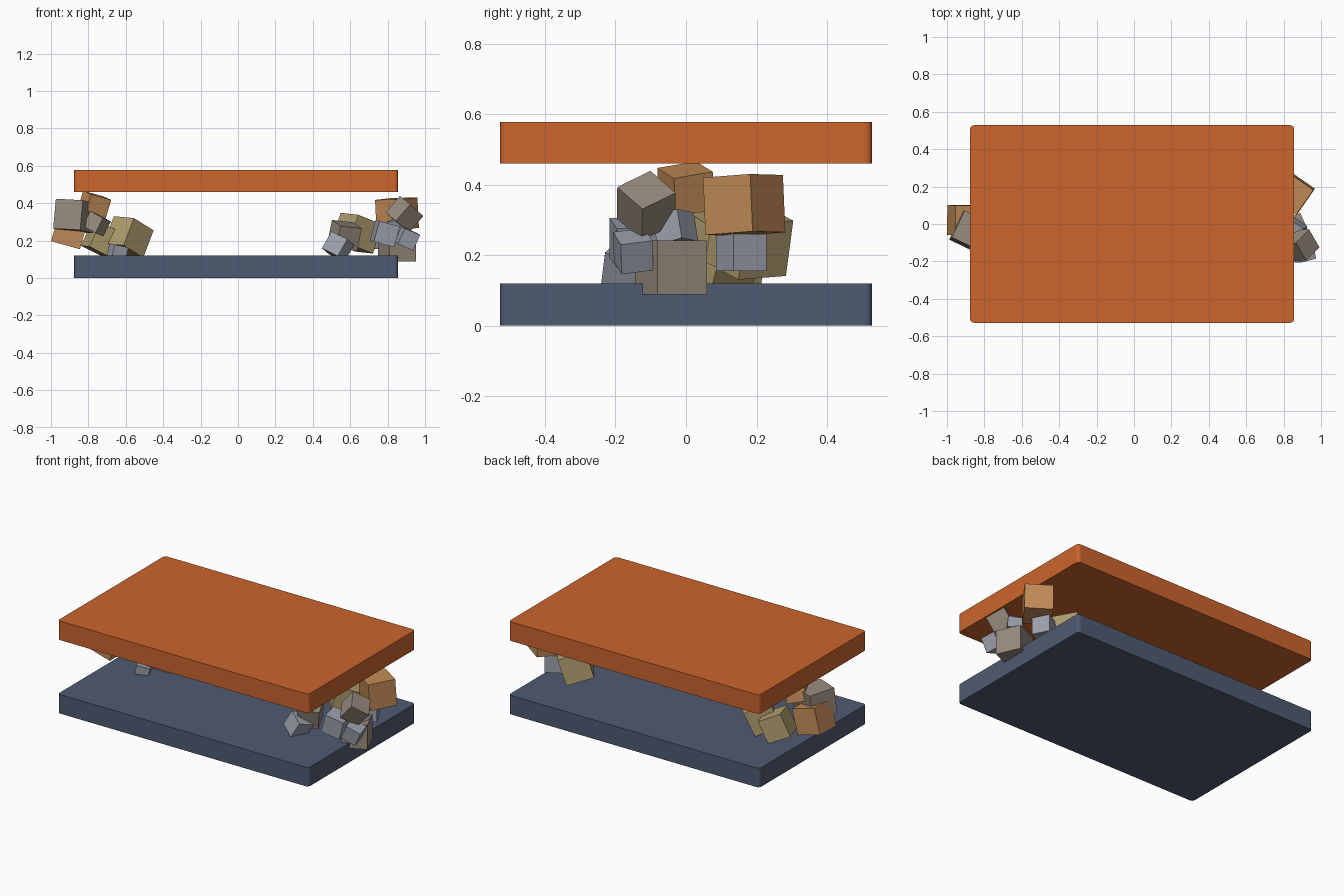
import bpy, bmesh
from mathutils import Vector, Matrix

if "Cube" in bpy.data.objects:
    bpy.data.objects.remove(bpy.data.objects["Cube"])


def colour(name, rgb):
    m = bpy.data.materials.new(name)
    m.diffuse_color = (*rgb, 1)
    m.use_nodes = True
    m.node_tree.nodes["Principled BSDF"].inputs["Base Color"].default_value = m.diffuse_color
    return m


ORANGE = colour("slab orange", (0.60, 0.128, 0.026))
NAVY = colour("slab slate blue", (0.078, 0.105, 0.17))
COPPER = colour("copper brown", (0.54, 0.26, 0.095))
TAUPE = colour("taupe stone", (0.31, 0.255, 0.205))
KHAKI = colour("khaki stone", (0.44, 0.345, 0.16))
GREY = colour("cool grey stone", (0.33, 0.355, 0.41))


def add_mesh(name, bm, mat):
    bmesh.ops.recalc_face_normals(bm, faces=bm.faces[:])
    me = bpy.data.meshes.new(name)
    bm.to_mesh(me)
    bm.free()
    me.materials.append(mat)
    ob = bpy.data.objects.new(name, me)
    bpy.context.collection.objects.link(ob)
    return ob


def slab(name, z, mat):
    """Flat plate with slightly rounded vertical corners."""
    bm = bmesh.new()
    bmesh.ops.create_cube(bm, size=1)
    bmesh.ops.scale(bm, vec=(1.732, 1.056, 0.119), verts=bm.verts[:])
    upright = [e for e in bm.edges
               if abs(e.verts[0].co.z - e.verts[1].co.z) > 0.05]
    bmesh.ops.bevel(bm, geom=upright, offset=0.02, segments=4,
                    profile=0.5, affect='EDGES')
    add_mesh(name, bm, mat).location = (-0.01, 0, z)


def block(name, centre, size, u, v, mat):
    """Cube turned so that its axes follow directions u and v."""
    u = Vector(u).normalized()
    v = Vector(v)
    v = (v - u * v.dot(u)).normalized()
    w = u.cross(v)
    turn = Matrix((u, v, w)).transposed().to_4x4()
    bm = bmesh.new()
    bmesh.ops.create_cube(bm, size=size, matrix=turn)
    add_mesh(name, bm, mat).location = centre


# Plates
slab("bottom_slab", 0.0605, NAVY)
slab("top_slab", 0.5195, ORANGE)

# Right pile of blocks
block("right_copper_block", (0.85, 0.165, 0.343), 0.163, (0.09, 0.13, 0.01), (0, 0.03, 1), COPPER)
block("right_upper_taupe_block", (0.89, -0.113, 0.341), 0.118, (-0.07, -0.071, 0.062), (-0.048, 0.099, 0.04), TAUPE)
block("right_lower_taupe_block", (0.85, -0.042, 0.165), 0.153, (-0.06, 0.135, 0), (0, 0, 1), TAUPE)
block("right_back_grey_block", (0.795, 0.157, 0.208), 0.106, (-0.05, 0.095, 0), (0, 0, 1), GREY)
block("right_front_grey_block", (0.905, -0.15, 0.212), 0.092, (-0.2, 0.95, 0.12), (0.4, 0, 0.9), GREY)
block("right_inner_grey_block", (0.785, -0.15, 0.238), 0.115, (0.97, 0.2, -0.27), (0.27, 0, 0.96), GREY)
block("right_middle_grey_block", (0.86, -0.03, 0.275), 0.085, (0.5, 0.8, 0.25), (-0.2, -0.1, 0.95), GREY)
block("right_khaki_block", (0.635, 0.18, 0.24), 0.165, (0.75, 0.55, -0.3), (0.25, 0.1, 0.95), KHAKI)
block("right_small_taupe_block", (0.57, -0.1, 0.228), 0.125, (0.9, 0.4, -0.1), (0.4, -0.1, 0.9), TAUPE)
block("right_outer_grey_block", (0.535, -0.165, 0.168), 0.105, (0.8, -0.45, -0.4), (0.5, 0.1, 0.85), GREY)

# Left pile of blocks
block("left_taupe_block", (-0.875, -0.04, 0.332), 0.16, (0.9, -0.43, -0.05), (0.24, 0, 0.95), TAUPE)
block("left_lower_copper_block", (-0.9, 0.02, 0.255), 0.16, (0.96, 0, -0.27), (0, 1, 0.03), COPPER)
block("left_upper_copper_block", (-0.77, 0.0, 0.385), 0.12, (0.9, 0.4, -0.25), (-0.35, 0.9, 0.15), COPPER)
block("left_small_taupe_block", (-0.755, -0.07, 0.29), 0.09, (0.75, -0.5, -0.4), (0.4, 0, 0.9), TAUPE)
block("left_khaki_block", (-0.585, 0.1, 0.22), 0.16, (-0.107, 0.118, 0.01), (0.09, 0.116, -0.064), KHAKI)
block("left_back_khaki_block", (-0.725, 0.13, 0.205), 0.145, (0.85, 0.3, -0.43), (0.4, 0.1, 0.9), KHAKI)
block("left_grey_block", (-0.645, -0.01, 0.135), 0.08, (0.9, 0.35, -0.2), (0.2, 0, 0.97), GREY)
